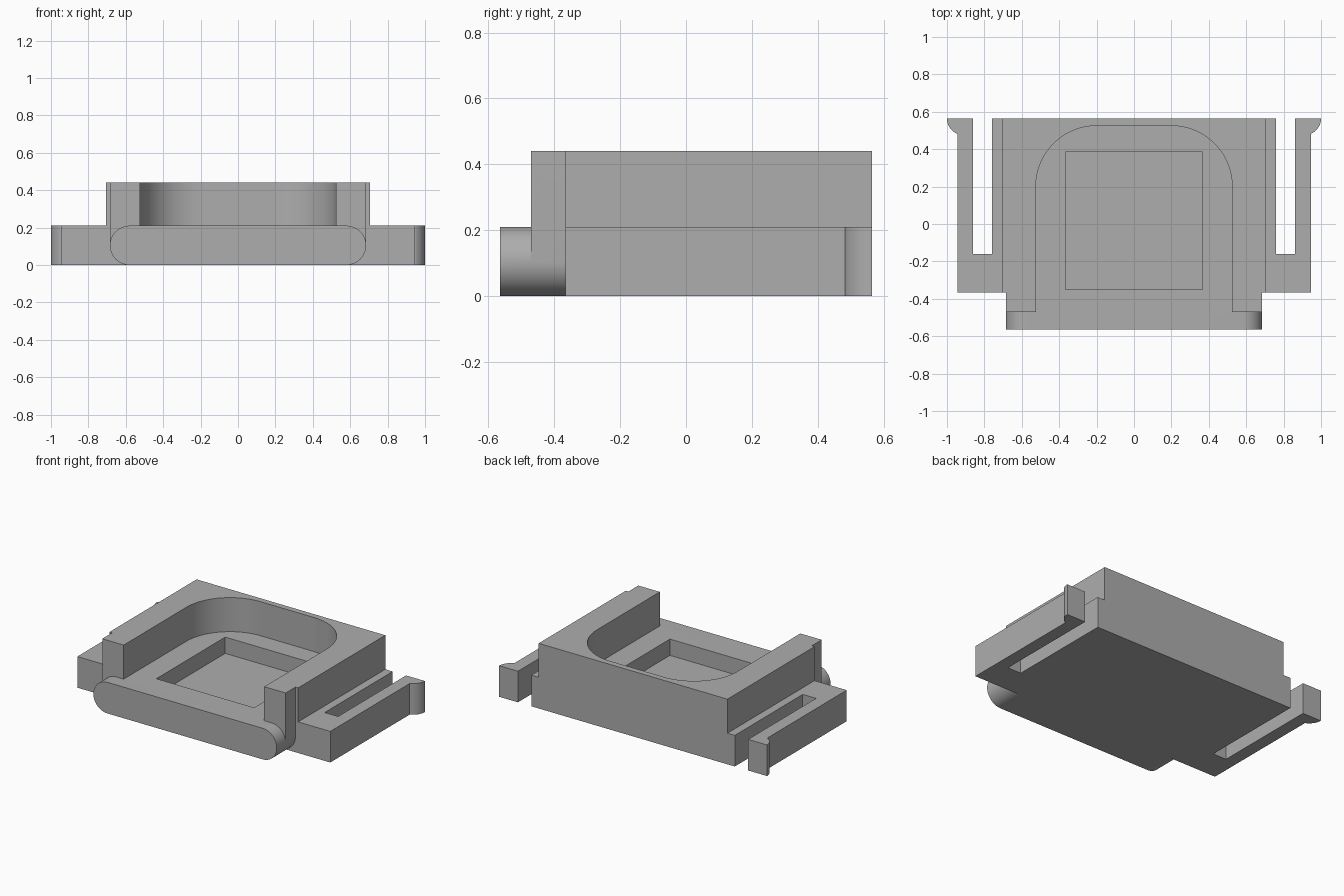
import bpy, bmesh
from math import sin, cos, pi, radians
from mathutils import Matrix

cube = bpy.data.objects.get("Cube")
if cube:
    bpy.data.objects.remove(cube, do_unlink=True)

grey = bpy.data.materials.new("plain grey")
grey.use_nodes = True
COLOUR = (0.42, 0.42, 0.42, 1)
grey.diffuse_color = COLOUR
grey.node_tree.nodes["Principled BSDF"].inputs["Base Color"].default_value = COLOUR

BACK, FRONT, STEP = 0.565, -0.565, -0.365
DECK, TOP = 0.21, 0.44


def arc(cx, cy, r, a0, a1, n=16):
    """Points along an arc, angles in degrees."""
    angles = [radians(a0 + (a1 - a0) * i / n) for i in range(n + 1)]
    return [(cx + r * cos(a), cy + r * sin(a)) for a in angles]


def mirrored(half):
    """Close a right-hand half outline by reflecting it across x = 0."""
    return half + [(-x, y) for x, y in reversed(half)]


def prism(name, outline, low, high, turn=None):
    """Extrude a flat outline from low to high, optionally turned."""
    bm = bmesh.new()
    face = bm.faces.new([bm.verts.new((x, y, low)) for x, y in outline])
    new = bmesh.ops.extrude_face_region(bm, geom=[face])["geom"]
    bmesh.ops.translate(bm, vec=(0, 0, high - low),
                        verts=[v for v in new if isinstance(v, bmesh.types.BMVert)])
    if turn:
        bmesh.ops.transform(bm, matrix=turn, verts=bm.verts)
    bmesh.ops.recalc_face_normals(bm, faces=bm.faces)
    mesh = bpy.data.meshes.new(name)
    bm.to_mesh(mesh)
    bm.free()
    mesh.materials.append(grey)
    obj = bpy.data.objects.new(name, mesh)
    bpy.context.collection.objects.link(obj)
    return obj


def combine(target, other, operation):
    """Apply a boolean to the target and remove the other part."""
    mod = target.modifiers.new(operation, "BOOLEAN")
    mod.operation, mod.solver, mod.object = operation, "EXACT", other
    bpy.context.view_layer.objects.active = target
    bpy.ops.object.modifier_apply(modifier=mod.name)
    bpy.data.objects.remove(other, do_unlink=True)


# Base plate with the two sprung side arms and their rounded hooks
hook = arc(0.91, BACK, 0.09, -66, 0, 12)
base = prism("clip_tray", mirrored(
    [(0.945, STEP), (0.945, hook[0][1])] + hook
    + [(0.86, BACK), (0.86, -0.16), (0.76, -0.16), (0.76, BACK)]), 0, DECK)

# Front lip with fully rounded ends
r = DECK / 2
lip = prism("front_lip", arc(0.685 - r, r, r, -90, 90, 24)
            + arc(r - 0.685, r, r, 90, 270, 24),
            -STEP - 0.05, -FRONT, Matrix.Rotation(pi / 2, 4, "X"))
combine(base, lip, "UNION")

# Raised wall, open at the front with rounded inner corners
inner = [(0.525, -0.47)] + arc(0.2, 0.2, 0.325, 0, 90, 24)
outer = [(0.705, BACK), (0.705, STEP), (0.685, STEP), (0.685, -0.47)]
wall = prism("raised_wall", mirrored(outer + inner), r, TOP)
combine(base, wall, "UNION")

# Square pocket sunk in the floor
pocket = prism("pocket_cutter", mirrored([(0.365, -0.35), (0.365, 0.385)]), 0.1, 0.3)
combine(base, pocket, "DIFFERENCE")

# Merge flat regions and smooth the curved sides
bm = bmesh.new()
bm.from_mesh(base.data)
bmesh.ops.remove_doubles(bm, verts=bm.verts, dist=0.0001)
bmesh.ops.dissolve_limit(bm, angle_limit=radians(0.5), verts=bm.verts, edges=bm.edges)
bm.to_mesh(base.data)
bm.free()
bpy.ops.object.select_all(action="DESELECT")
base.select_set(True)
bpy.context.view_layer.objects.active = base
bpy.ops.object.shade_smooth_by_angle(angle=radians(30))
